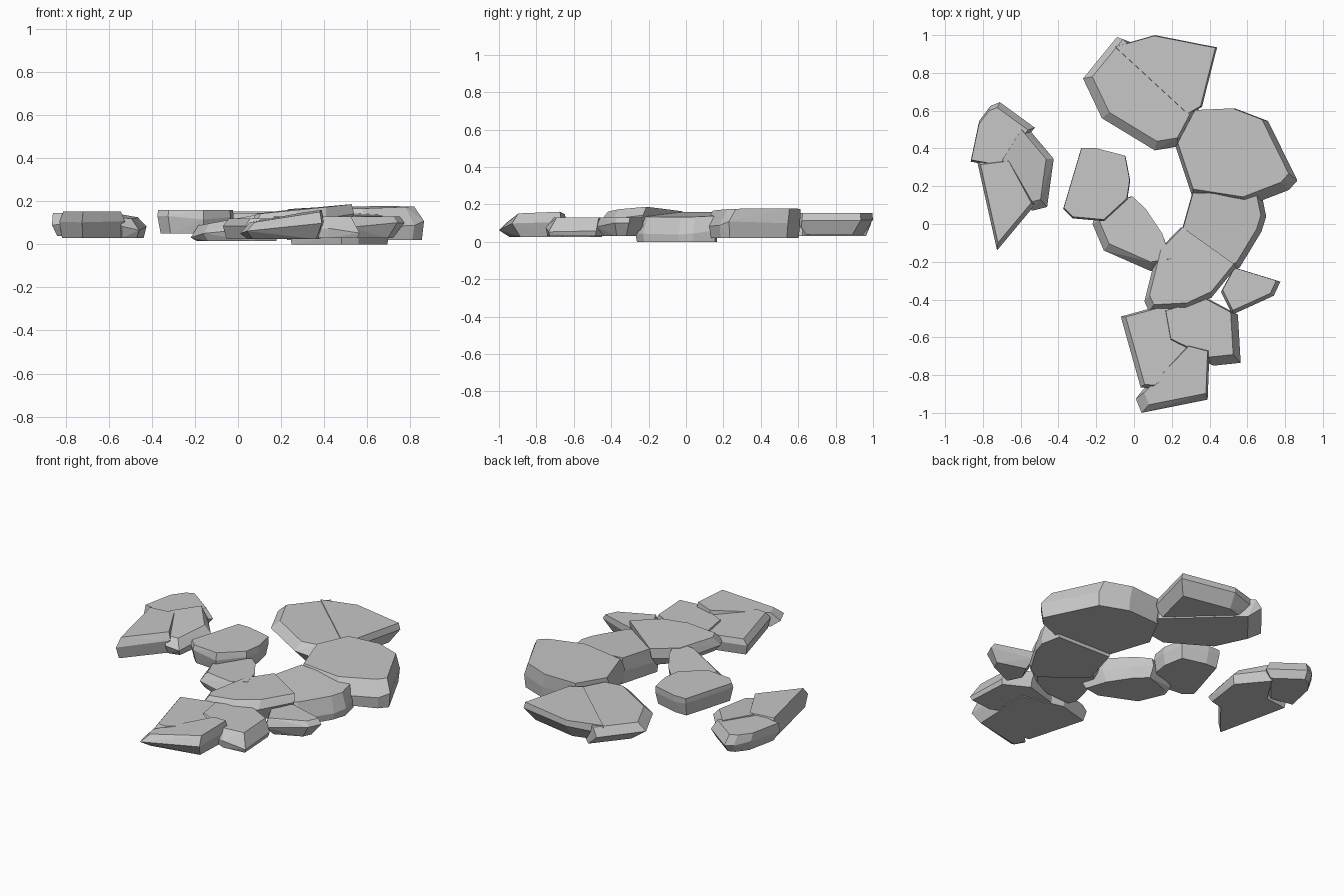
import bpy
import bmesh
import random
from mathutils import Vector

random.seed(4)

default_cube = bpy.data.objects.get("Cube")
if default_cube:
    bpy.data.objects.remove(default_cube, do_unlink=True)

# One plain grey for every stone
grey = bpy.data.materials.new("stone_grey")
grey.use_nodes = True
colour = (0.57, 0.57, 0.57, 1)
grey.diffuse_color = colour
shader = next(n for n in grey.node_tree.nodes if n.type == "BSDF_PRINCIPLED")
shader.inputs["Base Color"].default_value = colour
shader.inputs["Roughness"].default_value = 0.9


def ring(outline, scale, shift, height, tilt=(0, 0), rough=0):
    """Scaled and shifted copy of an outline, laid on a tilted plane."""
    points = [Vector(p) for p in outline]
    centre = sum(points, Vector((0, 0))) / len(points)
    result = []
    for p in points:
        offset = p - centre
        flat = centre + offset * scale + Vector(shift)
        z = height + offset.dot(Vector(tilt)) + random.uniform(-rough, rough)
        result.append((flat.x, flat.y, z))
    return result


def stone(name, outline, low, high, waist=0.5, top=0.93, shift=(0, 0),
          tilt=(0, 0), base=0.88, base_shift=(0, 0)):
    """Chipped flat stone: the hull of a base, a broad waist and a top face."""
    middle = low + (high - low) * waist
    points = ring(outline, base, base_shift, low)
    points += ring(outline, 1, (0, 0), middle, tilt, rough=0.012)
    points += ring(outline, top, shift, high, tilt)
    bm = bmesh.new()
    for p in points:
        bm.verts.new(p)
    hull = bmesh.ops.convex_hull(bm, input=bm.verts)
    spare = set(hull["geom_interior"]) | set(hull["geom_unused"])
    bmesh.ops.delete(bm, geom=[g for g in spare if isinstance(g, bmesh.types.BMVert)],
                     context="VERTS")
    bmesh.ops.dissolve_limit(bm, angle_limit=0.03, verts=bm.verts, edges=bm.edges)
    bmesh.ops.recalc_face_normals(bm, faces=bm.faces)
    mesh = bpy.data.meshes.new(name)
    bm.to_mesh(mesh)
    bm.free()
    mesh.materials.append(grey)
    obj = bpy.data.objects.new(name, mesh)
    bpy.context.collection.objects.link(obj)
    return obj


# Broad back stone, split by a crack into two leaning halves
stone("back_stone_right_half",
      [(-.1, .94), (.11, 1), (.44, .935), (.36, .62), (.29, .58)],
      low=.04, high=.153, waist=.6, top=.98, shift=(-.005, 0), base=.88,
      base_shift=(-.02, -.03))
stone("back_stone_left_half",
      [(-.09, .99), (-.27, .77), (-.17, .56), (.11, .39), (.23, .41), (.33, .6)],
      low=.03, high=.147, waist=.55, top=.9, shift=(.02, .025), base=.87,
      base_shift=(.06, .02))

# Thick stone on the model's left
stone("large_left_stone",
      [(.22, .41), (.32, .6), (.54, .61), (.71, .545), (.865, .23),
       (.82, .18), (.6, .095), (.31, .14), (.26, .32)],
      low=.02, high=.17, waist=.5, top=.91, shift=(-.015, .026),
      tilt=(.025, .02), base=.97)

# Centre stones
stone("centre_right_stone",
      [(-.375, .08), (-.28, .4), (-.2, .4), (-.045, .36), (-.02, .23),
       (-.035, .13), (-.16, .015), (-.325, .03)],
      low=.05, high=.16, waist=.7, top=.98, shift=(0, .005), base=.92)
stone("centre_low_stone",
      [(-.2, .08), (-.02, .145), (.06, .07), (.16, -.08), (.21, -.23),
       (.09, -.25), (-.16, -.14), (-.22, 0)],
      low=.015, high=.122, waist=.5, top=.88, shift=(.01, .025),
      tilt=(.16, 0), base=.85)
stone("centre_left_stone",
      [(.31, .17), (.6, .15), (.675, .16), (.7, .04), (.675, -.04),
       (.56, -.23), (.48, -.27), (.24, -.08)],
      low=0, high=.142, waist=.38, top=.92, shift=(-.015, .01),
      tilt=(-.06, .03), base=.97)
stone("raised_middle_stone",
      [(.245, -.02), (.54, -.23), (.41, -.39), (.27, -.455), (.08, -.465),
       (.055, -.41), (.12, -.15)],
      low=.05, high=.16, waist=.5, top=.92, shift=(.012, .025),
      tilt=(.09, .01), base=.84)
stone("small_left_stone",
      [(.53, -.23), (.775, -.305), (.74, -.38), (.52, -.48), (.46, -.36)],
      low=.03, high=.13, waist=.6, top=.9, shift=(-.005, .01), base=.68)

# Front stones
stone("front_left_stone",
      [(.16, -.47), (.4, -.4), (.55, -.48), (.565, -.735), (.42, -.75),
       (.19, -.64)],
      low=.03, high=.13, waist=.35, top=.88, shift=(-.018, .025), base=.95)
stone("front_right_stone",
      [(-.07, -.49), (.13, -.435), (.39, -.5), (.4, -.66), (.09, -.87),
       (.035, -.865)],
      low=.025, high=.12, waist=.65, top=.95, shift=(.015, .005), base=.93)
stone("front_tip_stone",
      [(.01, -.925), (.04, -1), (.39, -.93), (.4, -.67), (.285, -.64)],
      low=.025, high=.133, waist=.55, top=.86, shift=(.014, .02),
      tilt=(.13, .03), base=.84, base_shift=(0, .03))

# Separate cluster on the model's right
stone("outer_back_stone",
      [(-.71, .645), (-.76, .625), (-.82, .545), (-.865, .33), (-.7, .3),
       (-.525, .51)],
      low=.04, high=.145, waist=.5, top=.88, shift=(-.012, -.01), base=.82)
stone("outer_front_stone",
      [(-.83, .33), (-.66, .35), (-.525, .1), (-.725, -.14)],
      low=.03, high=.152, waist=.6, top=.88, shift=(0, .005), base=.92)
stone("outer_inner_stone",
      [(-.58, .53), (-.425, .345), (-.46, .09), (-.54, .07), (-.7, .34)],
      low=.03, high=.135, waist=.5, top=.84, shift=(-.022, .01),
      tilt=(-.1, .04), base=.88)
